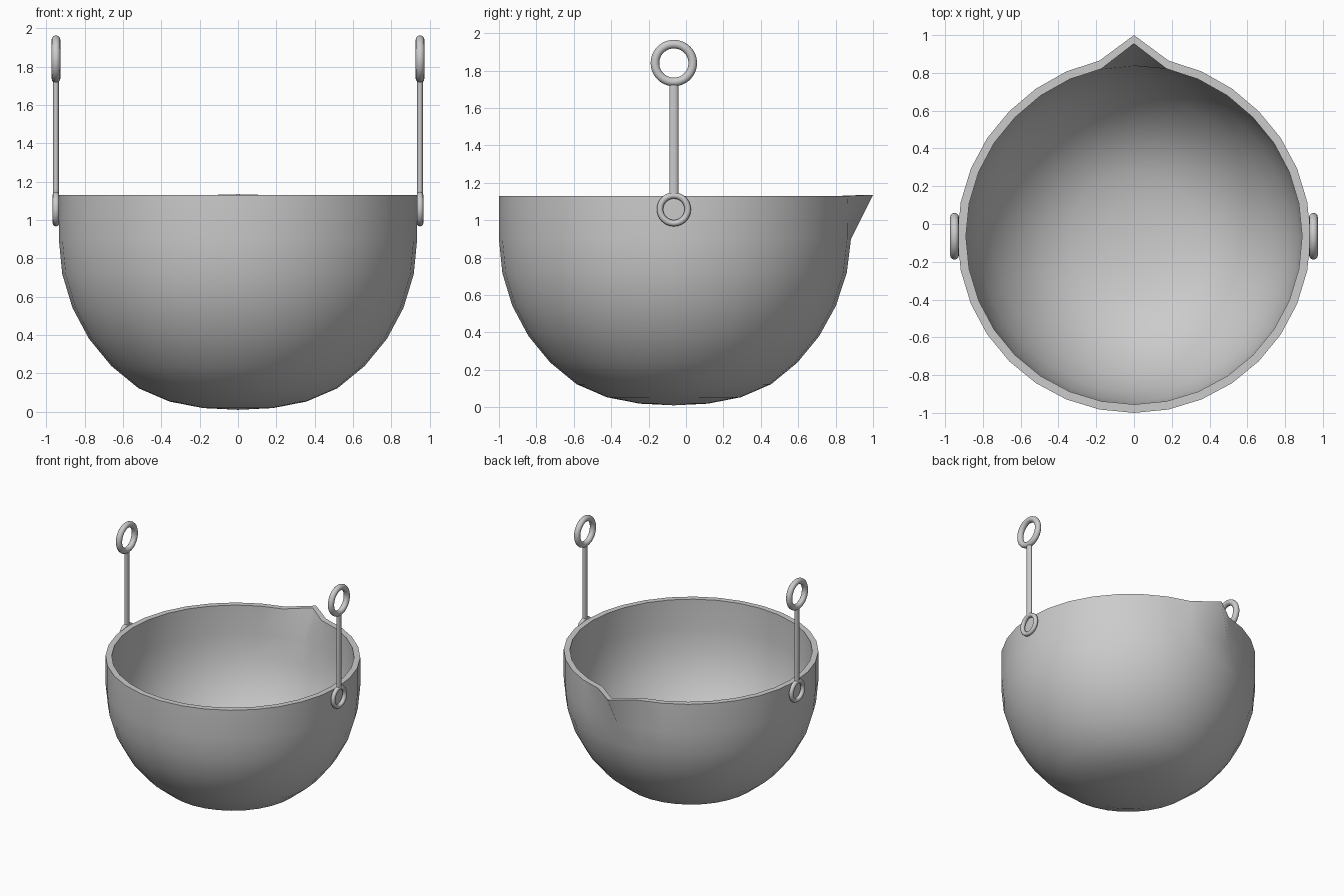
import bpy, bmesh
from math import sin, cos, pi
from mathutils import Vector, Matrix

cube = bpy.data.objects.get("Cube")
if cube:
    bpy.data.objects.remove(cube)

GREY = (0.6, 0.6, 0.6, 1.0)
metal = bpy.data.materials.new("light_grey_metal")
metal.use_nodes = True
metal.diffuse_color = GREY
metal.node_tree.nodes["Principled BSDF"].inputs["Base Color"].default_value = GREY

CENTRE_Y = -0.065
RIM_Z, WALL_Z = 1.13, 0.9
SEGMENTS = 32
BASE_LIFT = [0.045, 0.036, 0.017]      # flattening of the lowest rings


def finish(bm, name):
    bmesh.ops.recalc_face_normals(bm, faces=bm.faces)
    mesh = bpy.data.meshes.new(name)
    bm.to_mesh(mesh)
    bm.free()
    mesh.materials.append(metal)
    obj = bpy.data.objects.new(name, mesh)
    bpy.context.collection.objects.link(obj)
    return obj


def shell(bm, radius):
    """Hemisphere with a straight upper wall and a pulled spout; returns its rim."""
    spout = Vector((0, radius + CENTRE_Y, RIM_Z))
    rings = []
    for k in range(1, 10):
        a = pi / 2 * min(k, 8) / 8
        z = RIM_Z if k == 9 else WALL_Z - radius * cos(a)
        if k < 3:
            z += BASE_LIFT[k]
        ring = []
        for i in range(SEGMENTS):
            t = 2 * pi * i / SEGMENTS
            co = Vector((radius * sin(a) * sin(t), radius * sin(a) * cos(t) + CENTRE_Y, z))
            co.y += 0.018 * max(0, 1 - (co - spout).length / 0.7)
            if k == 9 and i == 0:
                co.y = spout.y + 0.13
                co.z += 0.005
            ring.append(bm.verts.new(co))
        rings.append(ring)
    pole = bm.verts.new((0, CENTRE_Y, WALL_Z - radius + BASE_LIFT[0]))
    for i in range(SEGMENTS):
        j = (i + 1) % SEGMENTS
        bm.faces.new((pole, rings[0][i], rings[0][j]))
        for low, high in zip(rings, rings[1:]):
            bm.faces.new((low[i], low[j], high[j], high[i]))
    return rings[-1]


# Bowl: outer and inner shells joined by a flat rim
bm = bmesh.new()
outer, inner = shell(bm, 0.935), shell(bm, 0.89)
for face in bm.faces:
    face.smooth = True
for i in range(SEGMENTS):
    j = (i + 1) % SEGMENTS
    rim = bm.faces.new((outer[i], outer[j], inner[j], inner[i]))
    for edge in rim.edges:
        if (edge.verts[0] in outer) == (edge.verts[1] in outer):
            edge.smooth = False
finish(bm, "bowl")


def ring(name, x, z, major, minor):
    bpy.ops.mesh.primitive_torus_add(location=(x, CENTRE_Y, z), rotation=(0, pi / 2, 0),
                                     major_radius=major, minor_radius=minor,
                                     major_segments=48, minor_segments=12)
    obj = bpy.context.object
    obj.name = name
    obj.data.materials.append(metal)
    bpy.ops.object.shade_smooth()


# Hangers: pivot ring, rod and finger loop on each side
for side, s in (("left", 1), ("right", -1)):
    x = 0.95 * s
    ring(side + "_pivot_ring", x, 1.058, 0.074, 0.017)
    ring(side + "_top_loop", x, 1.84, 0.101, 0.023)
    bm = bmesh.new()
    place = Matrix.Translation((x, CENTRE_Y, 1.43)) @ Matrix.Diagonal((0.016, 0.024, 1, 1))
    bmesh.ops.create_cone(bm, cap_ends=True, segments=24, radius1=1, radius2=1,
                          depth=0.6, matrix=place)
    for face in bm.faces:
        face.smooth = len(face.verts) == 4
    finish(bm, side + "_rod")
